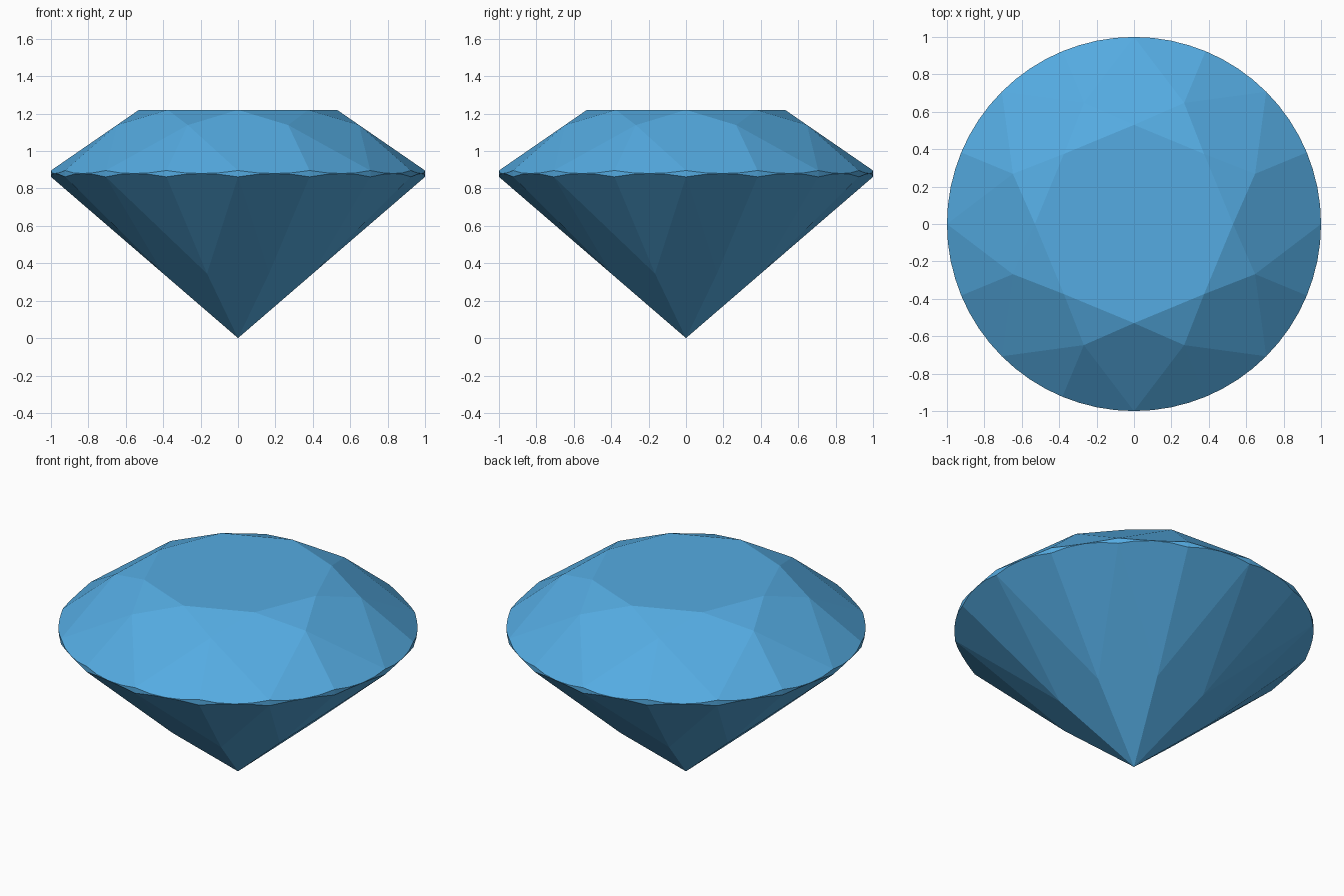
import bpy, bmesh
from math import cos, sin, pi
from mathutils import Vector

if "Cube" in bpy.data.objects:
    bpy.data.objects.remove(bpy.data.objects["Cube"])

STEP = pi / 8            # one girdle sector
SUB = 4                  # girdle segments per sector
Z_LOW, Z_HIGH, Z_TABLE = 0.862, 0.896, 1.22
R_TABLE, STAR_X, LOWER_X = 0.53, 0.6475, 0.40


def polar(r, a, z):
    return Vector((r * cos(a), r * sin(a), z))


# crown and pavilion inner points lie on the planes of the main facets
star_z = Z_TABLE - (STAR_X - R_TABLE) * (Z_TABLE - Z_HIGH) / (1 - R_TABLE)
star_r, low_r, low_z = STAR_X / cos(STEP), LOWER_X / cos(STEP), LOWER_X * Z_LOW

bm = bmesh.new()
table = [bm.verts.new(polar(R_TABLE, 2 * i * STEP, Z_TABLE)) for i in range(8)]
star = [bm.verts.new(polar(star_r, (2 * i + 1) * STEP, star_z)) for i in range(8)]
lower = [bm.verts.new(polar(low_r, (2 * i + 1) * STEP, low_z)) for i in range(8)]
culet = bm.verts.new((0, 0, 0))


def girdle_ring(r, z, z_g):
    """Scalloped edge where the half facets meet the round girdle."""
    p, a, b = polar(r, STEP, z), polar(1, 0, z_g), polar(1, STEP, z_g)
    n = (a - p).cross(b - p)
    ring = []
    for i in range(16 * SUB):
        k = i % (2 * SUB)
        t = min(k, 2 * SUB - k) * STEP / SUB
        h = p.z - (n.x * (cos(t) - p.x) + n.y * (sin(t) - p.y)) / n.z
        ring.append(bm.verts.new(polar(1, i * STEP / SUB, h)))
    return ring


top = girdle_ring(star_r, star_z, Z_HIGH)
bottom = girdle_ring(low_r, low_z, Z_LOW)
N = len(top)


def arc(ring, s):
    return [ring[(s * SUB + j) % N] for j in range(SUB + 1)]


# table, star, kite and half facets
bm.faces.new(table)
for i in range(8):
    bm.faces.new((table[i], star[i], table[(i + 1) % 8]))
    bm.faces.new((table[i], star[i - 1], top[2 * i * SUB], star[i]))
    bm.faces.new((culet, lower[i], bottom[2 * i * SUB], lower[i - 1]))
    for s in (2 * i, 2 * i + 1):
        bm.faces.new([star[i]] + arc(top, s))
        bm.faces.new([lower[i]] + arc(bottom, s)[::-1])
# girdle band
for i in range(N):
    j = (i + 1) % N
    bm.faces.new((bottom[i], bottom[j], top[j], top[i]))
bmesh.ops.recalc_face_normals(bm, faces=bm.faces)

mesh = bpy.data.meshes.new("cut_gem")
bm.to_mesh(mesh)
bm.free()
gem = bpy.data.objects.new("cut_gem", mesh)
bpy.context.collection.objects.link(gem)
mat = bpy.data.materials.new("blue_gem")
mat.diffuse_color = (0.09, 0.41, 0.76, 1)
mat.use_nodes = True
mat.node_tree.nodes["Principled BSDF"].inputs["Base Color"].default_value = mat.diffuse_color
mesh.materials.append(mat)
